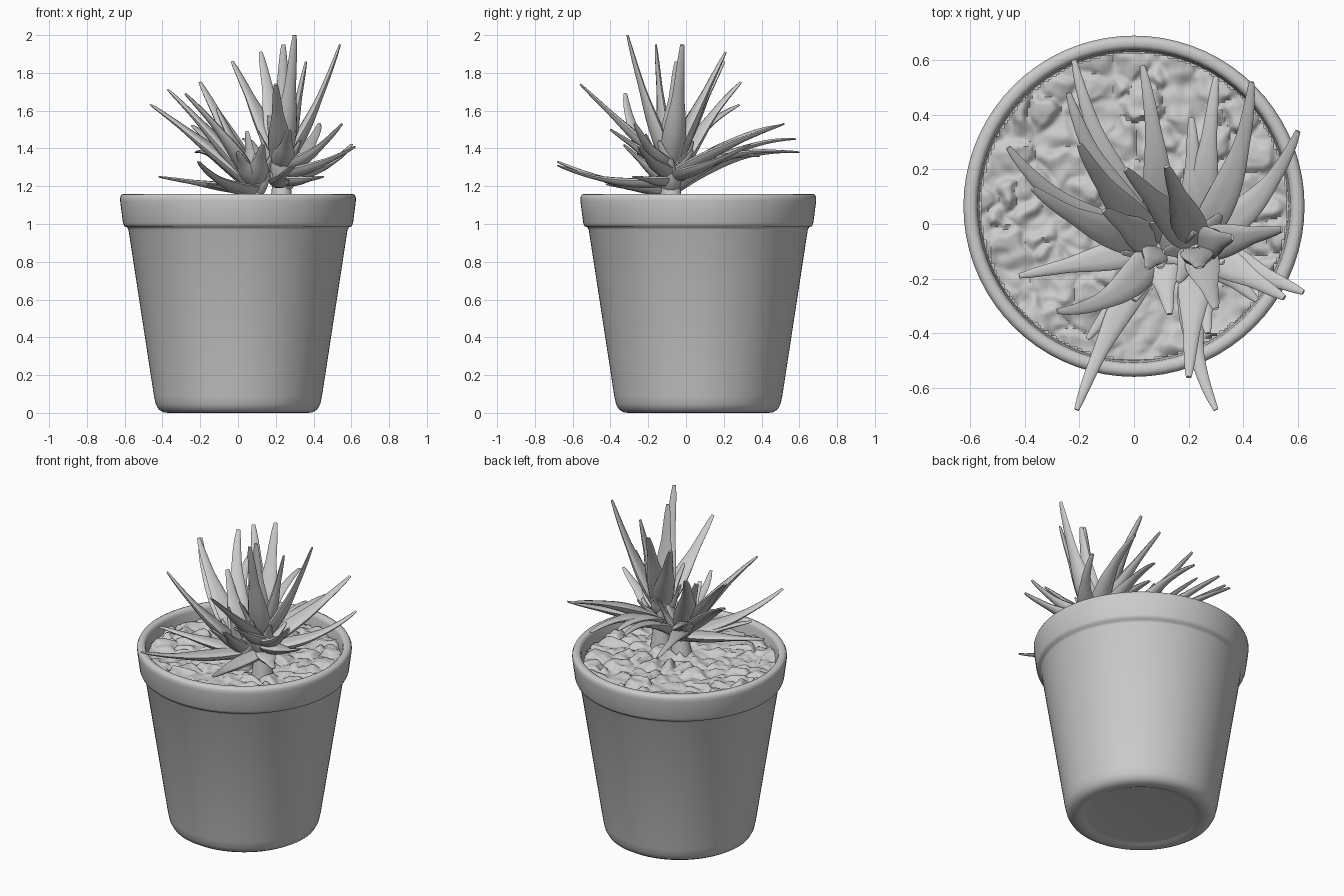
import bpy
import bmesh
import math
import random
from mathutils import Matrix, Vector, noise

random.seed(4)
cube = bpy.data.objects.get("Cube")
if cube:
    bpy.data.objects.remove(cube, do_unlink=True)

grey = bpy.data.materials.new("plain grey")
grey.use_nodes = True
grey.diffuse_color = (0.6, 0.6, 0.6, 1)
grey.node_tree.nodes["Principled BSDF"].inputs["Base Color"].default_value = (0.6, 0.6, 0.6, 1)

POT_CENTRE = Vector((0, 0.065, 0))
UP = Vector((0, 0, 1))


def finish(bm, name, angle):
    """Turn a bmesh into a shaded object."""
    mesh = bpy.data.meshes.new(name)
    bm.to_mesh(mesh)
    bm.free()
    mesh.materials.append(grey)
    obj = bpy.data.objects.new(name, mesh)
    bpy.context.collection.objects.link(obj)
    bpy.ops.object.select_all(action='DESELECT')
    obj.select_set(True)
    bpy.context.view_layer.objects.active = obj
    bpy.ops.object.shade_smooth_by_angle(angle=math.radians(angle))
    return obj


# Pot: one turned profile with a shallow foot, a collar and an inner wall
profile = [(0, 0.012), (0.31, 0.012), (0.325, 0.01), (0.345, 0.001), (0.37, 0),
           (0.395, 0.003), (0.42, 0.018), (0.435, 0.045), (0.445, 0.09),
           (0.58, 0.97), (0.587, 0.983), (0.602, 0.988), (0.609, 1.005),
           (0.624, 1.12), (0.624, 1.14), (0.617, 1.155), (0.605, 1.16),
           (0.588, 1.16), (0.577, 1.152), (0.572, 1.135), (0.565, 1.02), (0, 1.02)]
bm = bmesh.new()
ring = [bm.verts.new(POT_CENTRE + Vector((r, 0, z))) for r, z in profile]
edges = [bm.edges.new(pair) for pair in zip(ring, ring[1:])]
bmesh.ops.spin(bm, geom=ring + edges, cent=POT_CENTRE, axis=UP,
               angle=math.tau, steps=72)
bmesh.ops.remove_doubles(bm, verts=bm.verts, dist=0.0005)
bmesh.ops.recalc_face_normals(bm, faces=bm.faces)
finish(bm, "pot", 75)

# Soil: a disc broken into rounded, tilted chips
bm = bmesh.new()
bmesh.ops.create_grid(bm, x_segments=120, y_segments=120, size=0.57)
outside = [v for v in bm.verts if v.co.length > 0.566]
bmesh.ops.delete(bm, geom=outside, context='VERTS')
for v in bm.verts:
    flat = Vector((v.co.x, v.co.y, 0))
    warped = flat * 8 + 0.3 * noise.noise_vector(flat * 12)
    gaps, cells = noise.voronoi(warped)
    chip = cells[0]
    tilt = noise.noise_vector(chip * 3.7)
    inside = min(1, (gaps[1] - gaps[0]) * 3)
    rise = 0.02 + 0.03 * noise.noise(chip * 2.3) + 0.05 * tilt.dot(warped - chip)
    v.co.z = 1.075 + rise * inside + 0.012 * noise.noise(flat * 18)
bmesh.ops.translate(bm, verts=bm.verts, vec=POT_CENTRE)
finish(bm, "soil", 60)


def add_leaf(bm, base, tip, lift, sway, half_width, steps=14, sides=10):
    """Sweep a thick, channelled, tapering section along a bent path."""
    out = Vector((tip.x - base.x, tip.y - base.y, 0)).normalized()
    side = out.cross(UP)
    bend = (base + tip) / 2 + UP * lift * 1.6 + side * sway * 2
    rings = []
    for i in range(steps + 1):
        t = i / steps
        point = base * (1 - t) ** 2 + bend * 2 * t * (1 - t) + tip * t * t
        along = ((bend - base) * (1 - t) + (tip - bend) * t).normalized()
        across = along.cross(side.cross(along)).normalized()
        inner = across.cross(along)
        swell = 0.8 + 0.35 * math.sin(math.pi * min(1, t * 1.6))
        w = half_width * (swell * (1 - t) ** 0.75 + 0.16 * t)
        loop = []
        for k in range(sides):
            a = math.tau * k / sides
            depth = 0.48 * math.sin(a) + 0.35 * math.cos(a) ** 2 * (1 - t)
            loop.append(bm.verts.new(point + across * w * math.cos(a) + inner * w * depth))
        rings.append(loop)
    for low, high in zip(rings, rings[1:]):
        for k in range(sides):
            n = (k + 1) % sides
            bm.faces.new((low[k], low[n], high[n], high[k]))
    bm.faces.new(rings[0])
    bm.faces.new(rings[-1])


def rosette(name, centre, stem, leaves):
    """Build a stem, long leaves set higher as they steepen, and a short heart."""
    bm = bmesh.new()
    bottom = 1.04
    height = centre.z + stem - bottom
    middle = Vector((centre.x, centre.y, bottom + height / 2))
    bmesh.ops.create_cone(bm, segments=16, cap_ends=True, radius1=0.07, radius2=0.03,
                          depth=height, matrix=Matrix.Translation(middle))
    for x, y, z, lift, sway in leaves:
        tip = Vector((x, y, z))
        reach = tip - centre
        steep = max(0, reach.z / reach.length)
        flat = Vector((reach.x, reach.y, 0)).normalized()
        base = centre + flat * 0.03 + UP * stem * steep
        add_leaf(bm, base, tip, lift, sway, 0.054 + 0.014 * steep)
    for i in range(9):
        a = i * 2.4
        out = Vector((math.cos(a), math.sin(a), 0))
        foot = centre + out * 0.025 + UP * stem * i / 9
        tip = foot + out * random.uniform(0.05, 0.13) + UP * random.uniform(0.14, 0.28)
        add_leaf(bm, foot, tip, 0, 0, 0.055)
    bmesh.ops.recalc_face_normals(bm, faces=bm.faces)
    finish(bm, name, 55)


# Long leaves: tip position, upward bow and sideways bow
rosette("right_rosette", Vector((0.09, -0.08, 1.16)), 0.08, [
    (-0.22, 0.6, 1.38, 0.08, -0.04), (-0.24, 0.48, 1.52, 0.06, -0.04),
    (0.03, 0.58, 1.45, 0.08, 0.02), (-0.46, 0.28, 1.63, 0.05, -0.06),
    (-0.37, 0.13, 1.71, 0.04, -0.03), (-0.2, 0.29, 1.75, 0.04, -0.02),
    (-0.28, -0.32, 1.69, 0, -0.06), (-0.42, -0.19, 1.25, 0, 0),
    (-0.17, -0.42, 1.21, 0, 0), (-0.21, -0.68, 1.33, -0.04, 0.02),
    (-0.11, 0.05, 1.61, 0, 0), (0.13, -0.33, 1.42, 0, 0), (0, -0.28, 1.38, 0, 0)])
rosette("left_rosette", Vector((0.23, -0.08, 1.18)), 0.17, [
    (-0.03, 0.2, 1.86, 0.02, 0), (0.12, 0.21, 1.91, 0.02, 0),
    (0.21, 0.39, 1.36, 0.05, 0), (0.3, 0.54, 1.38, 0.07, 0),
    (0.43, 0.52, 1.53, 0.02, 0.04), (0.6, 0.34, 1.42, -0.03, 0.05),
    (0.54, -0.02, 1.95, -0.06, 0), (0.62, -0.25, 1.41, -0.02, 0),
    (0.55, -0.27, 1.53, -0.04, 0), (0.45, -0.28, 1.25, 0, 0),
    (0.3, -0.68, 1.31, -0.04, 0.05), (0.2, -0.56, 1.74, 0, 0),
    (0.3, -0.31, 2, -0.04, 0), (0.24, -0.16, 1.95, 0, 0),
    (0.36, -0.05, 1.86, 0, 0), (0.27, -0.4, 1.5, 0, 0)])
